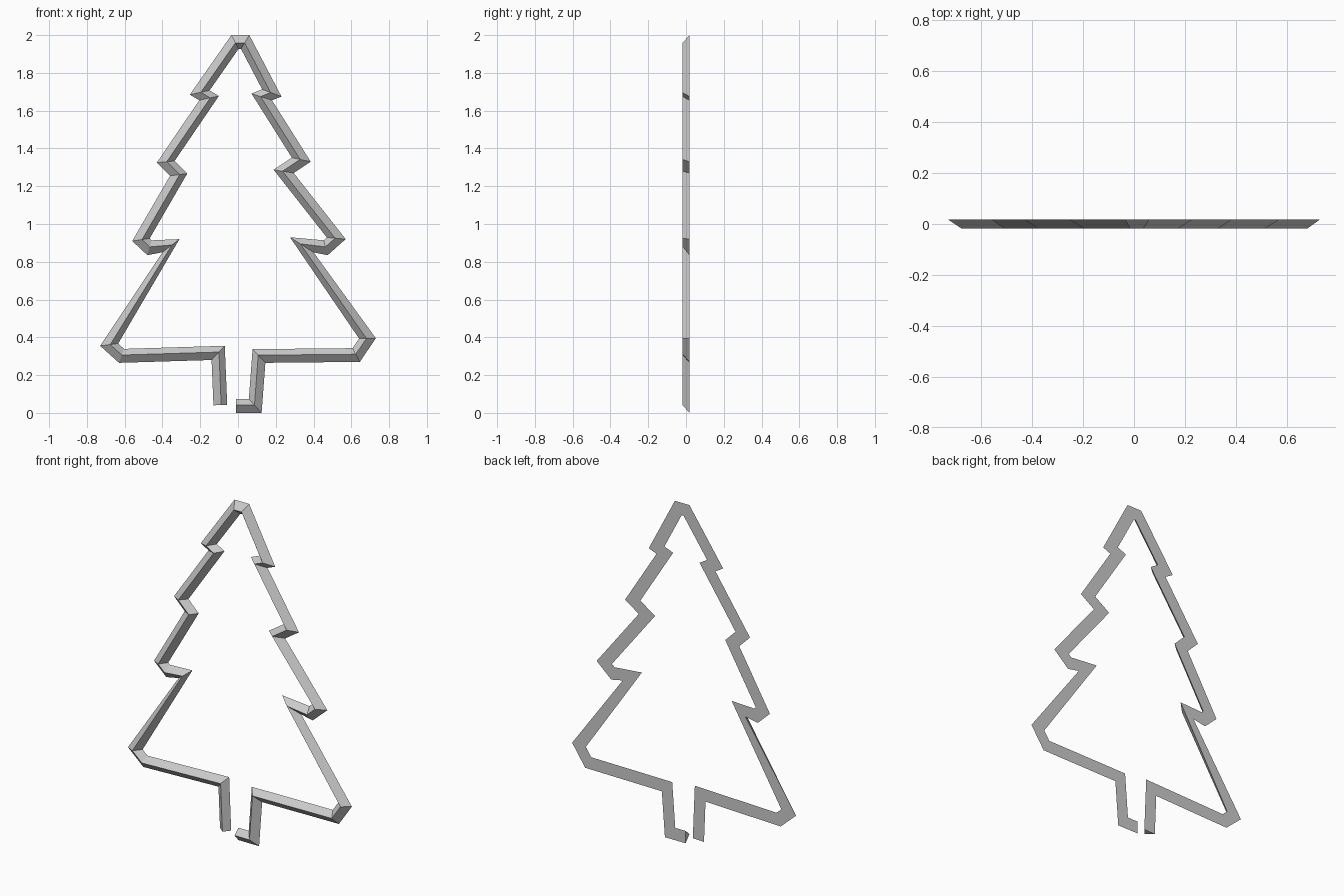
import bpy
import bmesh
from mathutils import Vector

cube = bpy.data.objects.get("Cube")
if cube:
    bpy.data.objects.remove(cube, do_unlink=True)

WIDTH = 0.073        # width of the strip seen from the front
DEPTH = 0.018        # half of the thickness
RIDGE = 0.56         # how far the ridge sits from outer to inner edge

# Outer edge of the strip, clockwise from the open end of the left trunk side
outline = [
    (-.13, .04), (-.14, .28), (-.63, .265), (-.73, .355),
    (-.4, .85), (-.48, .835), (-.56, .91), (-.36, 1.255),
    (-.43, 1.325), (-.205, 1.655), (-.255, 1.685), (-.035, 2),
    (.06, 2), (.23, 1.675), (.18, 1.655), (.385, 1.33),
    (.295, 1.27), (.57, .92), (.475, .835), (.4, .85),
    (.73, .395), (.645, .27), (.145, .265), (.125, 0), (-.01, 0),
]
outer = [Vector(p) for p in outline]
# The sharp lower notches are blunter than a true mitre
blunt_notches = {4: Vector((-.31, .92)), 19: Vector((.275, .93))}


def inward(a, b):
    """Unit normal of a segment, pointing into the tree."""
    d = (b - a).normalized()
    return Vector((d.y, -d.x))


def inner_point(i):
    """Mitred offset of one outline point."""
    if i in blunt_notches:
        return blunt_notches[i]
    normals = []
    if i > 0:
        normals.append(inward(outer[i - 1], outer[i]))
    if i < len(outer) - 1:
        normals.append(inward(outer[i], outer[i + 1]))
    first, last = normals[0], normals[-1]
    return outer[i] + (first + last) * WIDTH / (1 + first.dot(last))


# Steel grey material
grey = bpy.data.materials.new("steel_grey")
grey.use_nodes = True
colour = (0.6, 0.6, 0.6, 1)
grey.diffuse_color = colour
grey.node_tree.nodes["Principled BSDF"].inputs["Base Color"].default_value = colour

# Triangular section swept along the outline: flat back, ridge in front
bm = bmesh.new()
sections = []
for i, out in enumerate(outer):
    inn = inner_point(i)
    mid = out.lerp(inn, RIDGE)
    sections.append([bm.verts.new((p.x, y, p.y)) for p, y in
                     ((out, DEPTH), (mid, -DEPTH), (inn, DEPTH))])
for a, b in zip(sections, sections[1:]):
    for j in range(3):
        k = (j + 1) % 3
        bm.faces.new((a[j], a[k], b[k], b[j]))

# Caps on the two open ends
bm.faces.new(sections[0])
bm.faces.new(sections[-1])
bmesh.ops.recalc_face_normals(bm, faces=bm.faces)

mesh = bpy.data.meshes.new("tree_outline_frame")
bm.to_mesh(mesh)
bm.free()
mesh.materials.append(grey)
frame = bpy.data.objects.new("tree_outline_frame", mesh)
bpy.context.collection.objects.link(frame)
